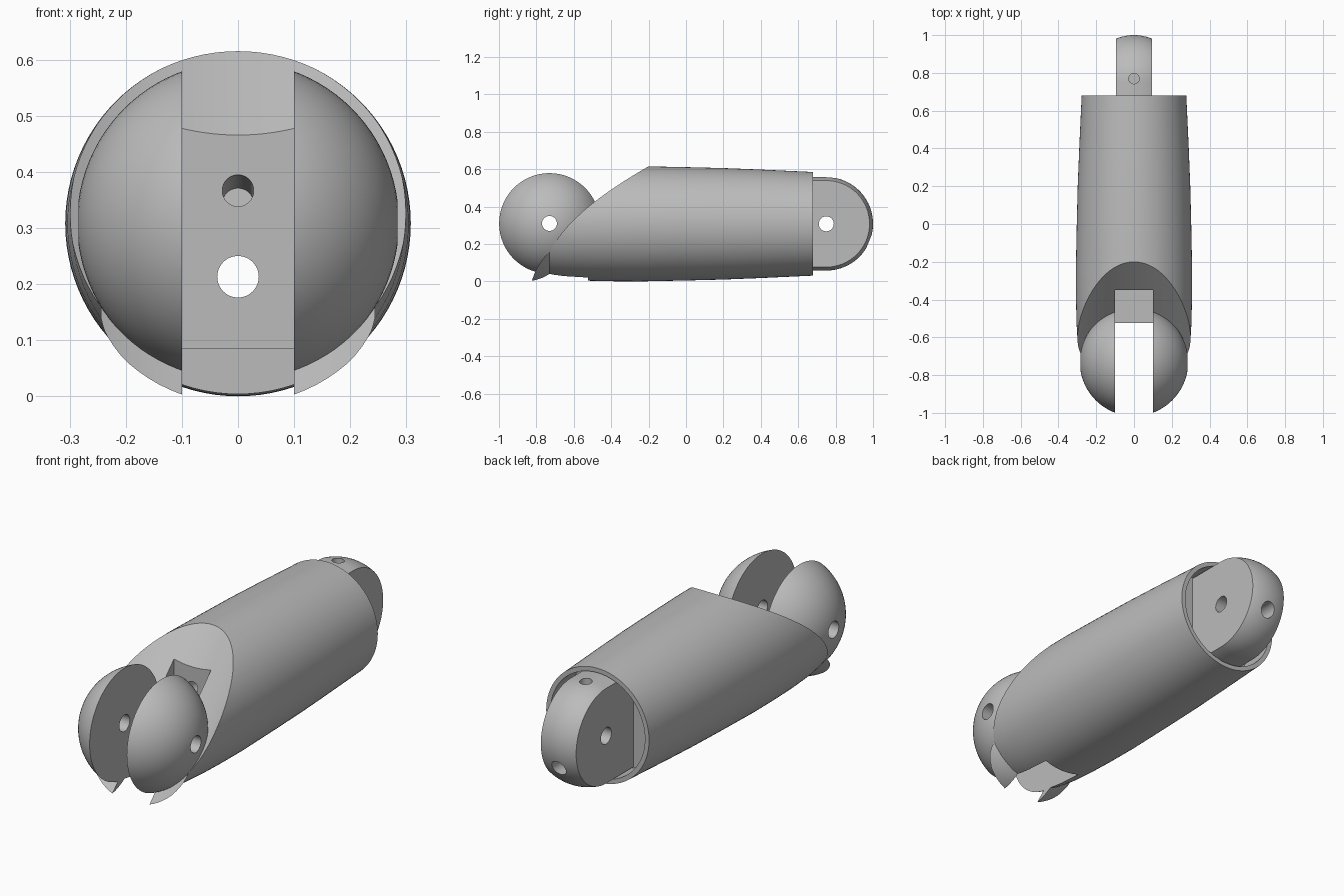
import bpy, bmesh, math
from mathutils import Vector

AXIS_Z = 0.308
BALL = Vector((0, -0.73, 0.31))
JOINT = Vector((0, 0.75, 0.308))

cube = bpy.data.objects.get("Cube")
if cube:
    bpy.data.objects.remove(cube)

grey = bpy.data.materials.new("plain grey")
grey.use_nodes = True
COLOUR = (0.5, 0.5, 0.5, 1)
grey.diffuse_color = COLOUR
grey.node_tree.nodes["Principled BSDF"].inputs["Base Color"].default_value = COLOUR


def finish(name, bm):
    bmesh.ops.recalc_face_normals(bm, faces=bm.faces)
    mesh = bpy.data.meshes.new(name)
    bm.to_mesh(mesh)
    bm.free()
    ob = bpy.data.objects.new(name, mesh)
    mesh.materials.append(grey)
    bpy.context.collection.objects.link(ob)
    return ob


def lathe(name, profile, z, sides=96):
    """Closed solid turned about the y axis from (y, radius) points."""
    bm = bmesh.new()
    rings = []
    for y, r in profile:
        angles = [2 * math.pi * i / sides for i in range(sides)]
        rings.append([bm.verts.new((r * math.cos(a), y, z + r * math.sin(a))) for a in angles])
    for a, b in zip(rings, rings[1:]):
        for i in range(sides):
            j = (i + 1) % sides
            bm.faces.new((a[i], a[j], b[j], b[i]))
    bm.faces.new(rings[0])
    bm.faces.new(rings[-1])
    return finish(name, bm)


def rod(start, end, radius, sides=48):
    start, end = Vector(start), Vector(end)
    bm = bmesh.new()
    bmesh.ops.create_cone(bm, cap_ends=True, segments=sides, radius1=radius,
                          radius2=radius, depth=(end - start).length)
    turn = (end - start).to_track_quat('Z', 'Y').to_matrix().to_4x4()
    bm.transform(turn)
    bmesh.ops.translate(bm, verts=bm.verts, vec=(start + end) / 2)
    return finish("cutter", bm)


def box(low, high):
    low, high = Vector(low), Vector(high)
    bm = bmesh.new()
    bmesh.ops.create_cube(bm, size=1)
    bmesh.ops.scale(bm, verts=bm.verts, vec=high - low)
    bmesh.ops.translate(bm, verts=bm.verts, vec=(low + high) / 2)
    return finish("cutter", bm)


def carve(ob, *cutters, operation='DIFFERENCE'):
    bpy.context.view_layer.objects.active = ob
    for cutter in cutters:
        mod = ob.modifiers.new("carve", 'BOOLEAN')
        mod.operation = operation
        mod.solver = 'EXACT'
        mod.object = cutter
        bpy.ops.object.modifier_apply(modifier=mod.name)
        bpy.data.objects.remove(cutter)


def arc(centre, radius, start, end, steps=24):
    """Profile points along a circle, angles measured from the front pole."""
    turns = [math.radians(start + (end - start) * i / steps) for i in range(steps + 1)]
    return [(centre - radius * math.cos(t), radius * math.sin(t)) for t in turns]


def slot():
    return (box((-0.1, -1.2, 0.085), (0.1, -0.35, 0.8)),
            box((-0.1, -1.2, -0.2), (0.1, -0.525, 0.1)))


# Tapered limb shell, flaring into a lip under the front ball
limb = lathe("limb_body", [
    (-0.83, 0.322), (-0.80, 0.316), (-0.77, 0.306), (-0.75, 0.297), (-0.73, 0.286),
    (-0.70, 0.291), (-0.65, 0.297), (-0.53, 0.304), (-0.40, 0.307), (-0.25, 0.308),
    (0, 0.303), (0.2, 0.298), (0.4, 0.29), (0.68, 0.277)], AXIS_Z)

# Curved diagonal scoop that lets the neighbouring limb fold
scoop_axis = Vector((0, -1.042, 0.622))
reach = Vector((0, 1, 1))
carve(limb, rod(scoop_axis - reach, scoop_axis + reach, 0.6, 256))

# Hinge slot, rear socket, and cord channels
carve(limb, *slot(),
      rod((0, 0.54, AXIS_Z), (0, 0.9, AXIS_Z), 0.255, 96),
      rod((0, -0.6, 0.213), (0, 0.6, 0.213), 0.037),
      rod((0, -0.42, 0.373), (0, -0.1, 0.343), 0.028))

# Split front ball with pin hole
ball = lathe("front_ball", arc(BALL.y, 0.287, 0.5, 179.5, 48), BALL.z)
carve(ball, *slot(), rod(BALL - Vector((0.5, 0, 0)), BALL + Vector((0.5, 0, 0)), 0.04))

# Rear hinge tongue: rounded capsule sliced to a flat tab
tongue = lathe("rear_tongue", [(0.5, 0.25)] + arc(JOINT.y, 0.25, 90, 179.5), JOINT.z)
carve(tongue, box((-0.095, 0.4, 0), (0.095, 1.1, 0.7)), operation='INTERSECT')
carve(tongue, rod(JOINT - Vector((0.3, 0, 0)), JOINT + Vector((0.3, 0, 0)), 0.04),
      rod((0, 0.4, 0.213), (0, 1.2, 0.213), 0.037),
      rod((0, 0.77, 0.4), (0, 0.77, 0.7), 0.028))

# Smooth shading with crisp cut edges
for ob in (limb, ball, tongue):
    bpy.ops.object.select_all(action='DESELECT')
    ob.select_set(True)
    bpy.context.view_layer.objects.active = ob
    bpy.ops.object.shade_smooth_by_angle(angle=math.radians(30))
